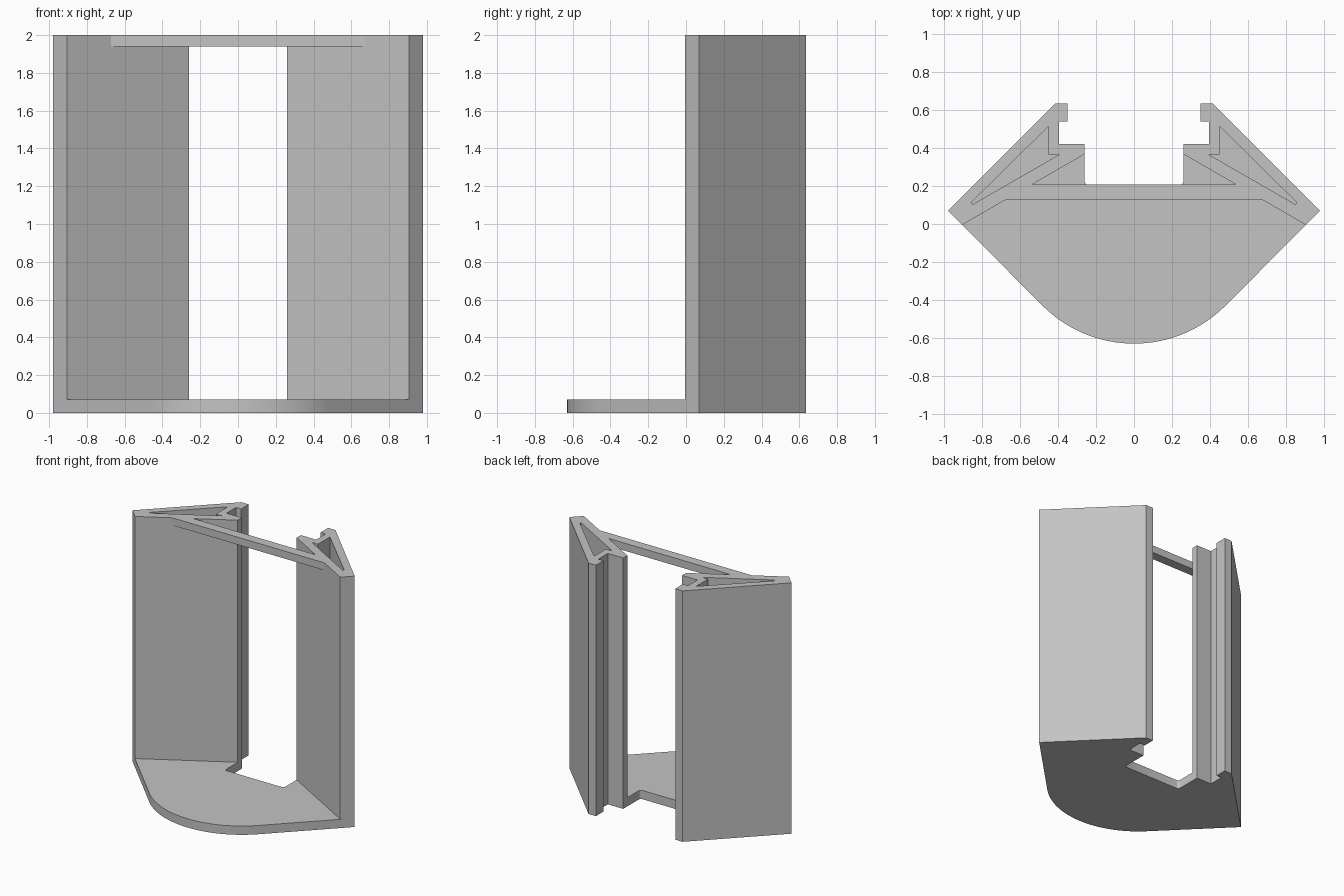
import bpy, bmesh, math

cube = bpy.data.objects.get("Cube")
if cube:
    bpy.data.objects.remove(cube, do_unlink=True)

FLOOR, TOP, BAR_UNDER = 0.07, 2.0, 1.94

grey = bpy.data.materials.new("light grey")
grey.use_nodes = True
colour = (0.55, 0.55, 0.55, 1)
grey.diffuse_color = colour
grey.node_tree.nodes["Principled BSDF"].inputs["Base Color"].default_value = colour


def mirrored(points):
    """Complete a right-to-left half outline with its mirror image."""
    return points + [(-x, y) for x, y in reversed(points) if abs(x) > 1e-6]


def arc(cx, cy, r, start, end, steps):
    angles = [math.radians(start + (end - start) * i / steps) for i in range(steps + 1)]
    return [(cx + r * math.cos(a), cy + r * math.sin(a)) for a in angles]


def prism(name, loops, z0, z1):
    """Extrude an outline (further loops are holes) from z0 to z1."""
    bm = bmesh.new()
    for loop in loops:
        verts = [bm.verts.new((x, y, z0)) for x, y in loop]
        for a, b in zip(verts, verts[1:] + verts[:1]):
            bm.edges.new((a, b))
    bmesh.ops.triangle_fill(bm, edges=bm.edges[:], use_beauty=True, normal=(0, 0, 1))
    solid = bmesh.ops.extrude_face_region(bm, geom=bm.faces[:], use_keep_orig=True)
    for item in solid["geom"]:
        if isinstance(item, bmesh.types.BMVert):
            item.co.z = z1
    bmesh.ops.recalc_face_normals(bm, faces=bm.faces[:])
    mesh = bpy.data.meshes.new(name)
    bm.to_mesh(mesh)
    bm.free()
    mesh.materials.append(grey)
    obj = bpy.data.objects.new(name, mesh)
    bpy.context.collection.objects.link(obj)
    return obj


# Rear rail profile shared by the base and the pillars
rail = [(0.98, 0.07), (0.415, 0.635), (0.35, 0.635), (0.35, 0.54),
        (0.395, 0.54), (0.395, 0.42), (0.26, 0.42)]

# Base plate: rounded nose in front, filleted notch at the back
nose = arc(0, 0.05, 0.68, -90, -45, 16)
notch = arc(0.24, 0.225, 0.02, 0, -90, 4)
base = prism("base_plate", [mirrored(nose + rail + notch)], 0, FLOOR)
base.data.shade_smooth()
base.data.set_sharp_from_angle(angle=math.radians(30))

# Hollow triangular pillars
outline = rail + [(0.26, 0.368), (0.905, -0.005)]
pocket = [(0.857, 0.113), (0.853, 0.105), (0.845, 0.106),
          (0.395, 0.365), (0.45, 0.365), (0.45, 0.515)]
for side, name in ((1, "left_pillar"), (-1, "right_pillar")):
    loops = [[(side * x, y) for x, y in loop] for loop in (outline, pocket)]
    prism(name, loops, FLOOR, TOP)

# Crossbar joining the pillars at the top
prism("top_crossbar", [mirrored([(0.672, 0.13), (0.54, 0.207)])], BAR_UNDER, TOP)
